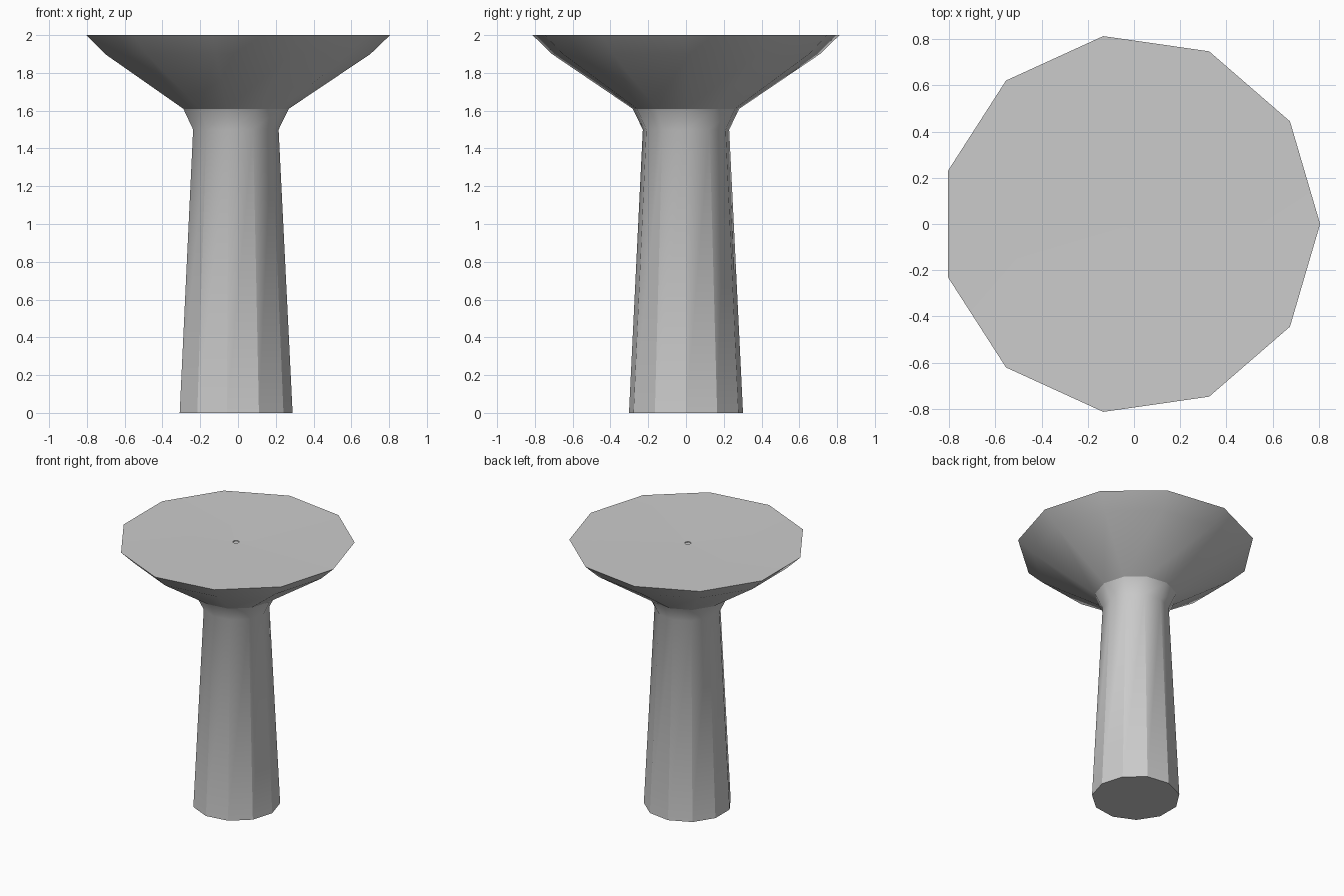
import bpy
import bmesh
import math

SIDES = 11
CENTRE_X = -0.016

cube = bpy.data.objects.get("Cube")
if cube:
    bpy.data.objects.remove(cube, do_unlink=True)

# Single stone colour
stone = bpy.data.materials.new("stone grey")
stone.use_nodes = True
stone.diffuse_color = (0.6, 0.6, 0.6, 1)
stone.node_tree.nodes["Principled BSDF"].inputs["Base Color"].default_value = (0.6, 0.6, 0.6, 1)


def turned_part(name, profile, cap_start=False, cap_end=False):
    """Revolve a (radius, height) profile, listed from bottom outwards to top."""
    bm = bmesh.new()
    rings = []
    for radius, z in profile:
        angles = [math.tau * i / SIDES for i in range(SIDES)]
        rings.append([bm.verts.new((radius * math.cos(a), radius * math.sin(a), z))
                      for a in angles])
    for low, high in zip(rings, rings[1:]):
        for i in range(SIDES):
            j = (i + 1) % SIDES
            bm.faces.new((low[i], low[j], high[j], high[i]))
    if cap_start:
        bm.faces.new(rings[0][::-1])
    if cap_end:
        bm.faces.new(rings[-1])
    mesh = bpy.data.meshes.new(name)
    bm.to_mesh(mesh)
    bm.free()
    mesh.materials.append(stone)
    obj = bpy.data.objects.new(name, mesh)
    obj.location.x = CENTRE_X
    bpy.context.collection.objects.link(obj)
    bpy.ops.object.select_all(action="DESELECT")
    obj.select_set(True)
    bpy.context.view_layer.objects.active = obj
    bpy.ops.object.shade_smooth_by_angle(angle=math.radians(30))
    return obj


# Tapered pedestal with a flared neck
turned_part("pedestal", [(0.305, 0), (0.231, 1.5), (0.285, 1.61)], cap_start=True)

# Wide basin with a barely dished top and a small drain
turned_part("basin", [(0.285, 1.61), (0.717, 1.9), (0.821, 2.0),
                      (0.022, 1.99), (0.022, 1.985)], cap_end=True)
